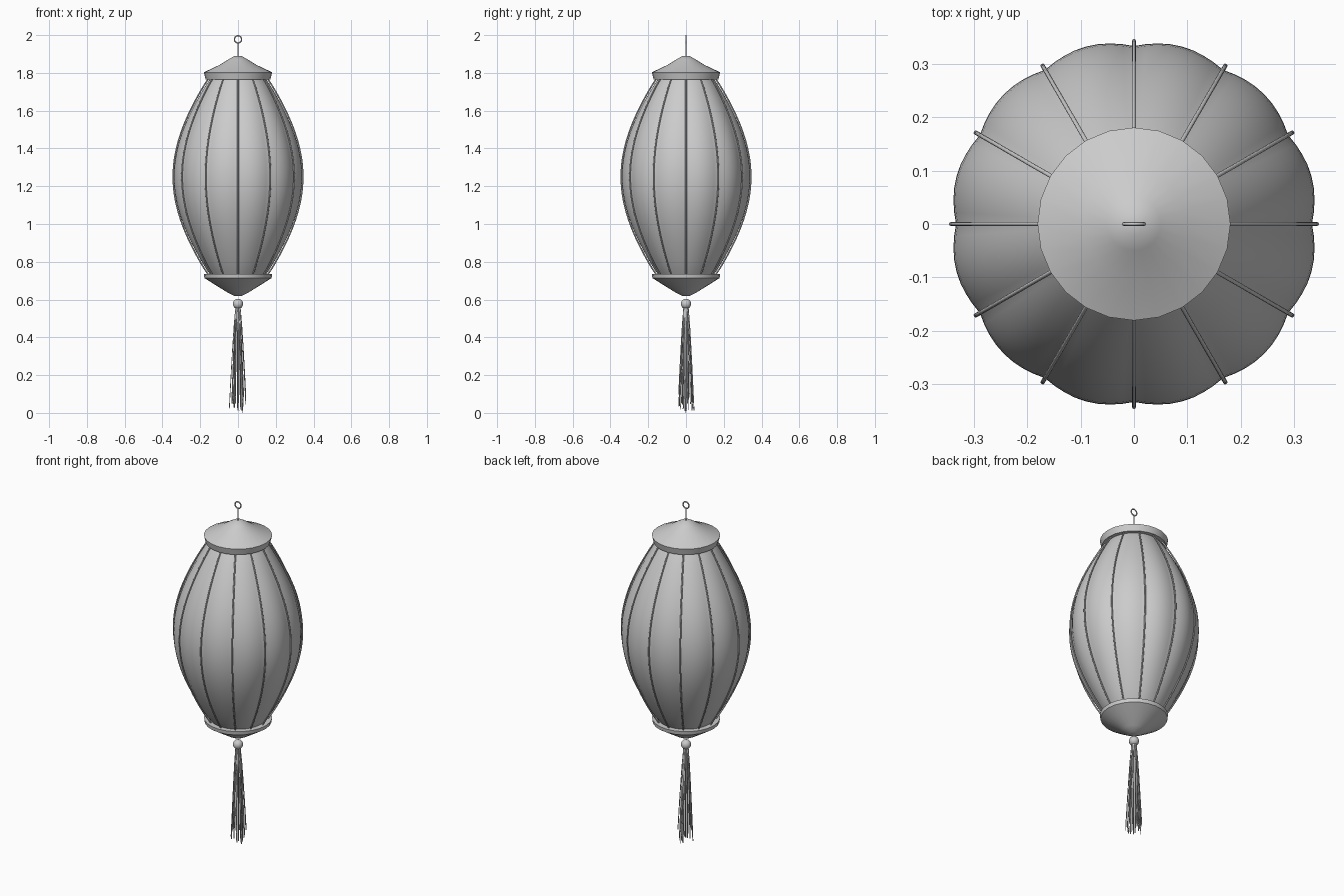
import bpy, bmesh, math, random

if "Cube" in bpy.data.objects:
    bpy.data.objects.remove(bpy.data.objects["Cube"])

random.seed(4)
PANELS = 12
Z_LOW, Z_HIGH = 0.725, 1.775

grey = bpy.data.materials.new("soft grey")
grey.diffuse_color = (0.6, 0.6, 0.6, 1)
grey.use_nodes = True
grey.node_tree.nodes["Principled BSDF"].inputs["Base Color"].default_value = grey.diffuse_color


def finish(obj, angle=35):
    obj.data.materials.append(grey)
    bpy.ops.object.select_all(action='DESELECT')
    obj.select_set(True)
    bpy.context.view_layer.objects.active = obj
    if obj.type == 'CURVE':
        bpy.ops.object.convert(target='MESH')
    bpy.ops.object.shade_smooth_by_angle(angle=math.radians(angle))


def lathe(name, rows, segments, radius_at, angle=35):
    """Closed surface of stacked rings; radius_at(row, angle) gives (r, z)."""
    bm = bmesh.new()
    rings = []
    for row in rows:
        ring = []
        for i in range(segments):
            a = math.tau * i / segments
            r, z = radius_at(row, a)
            ring.append(bm.verts.new((r * math.cos(a), r * math.sin(a), z)))
        rings.append(ring)
    for low, high in zip(rings, rings[1:]):
        for i in range(segments):
            j = (i + 1) % segments
            bm.faces.new((low[i], low[j], high[j], high[i]))
    bm.faces.new(rings[0])
    bm.faces.new(rings[-1])
    bmesh.ops.recalc_face_normals(bm, faces=bm.faces)
    mesh = bpy.data.meshes.new(name)
    bm.to_mesh(mesh)
    bm.free()
    obj = bpy.data.objects.new(name, mesh)
    bpy.context.collection.objects.link(obj)
    finish(obj, angle)


def tubes(name, paths, radius, resolution):
    """Round tubes along a list of point paths."""
    curve = bpy.data.curves.new(name, 'CURVE')
    curve.dimensions = '3D'
    curve.bevel_depth = radius
    curve.bevel_resolution = resolution
    curve.use_fill_caps = True
    for path in paths:
        spline = curve.splines.new('POLY')
        spline.points.add(len(path) - 1)
        for point, co in zip(spline.points, path):
            point.co = (*co, 1)
    obj = bpy.data.objects.new(name, curve)
    bpy.context.collection.objects.link(obj)
    finish(obj, 60)


def swell(t):
    return max(0.0, math.sin(math.pi * t)) ** 0.92


def shade_radius(t):
    return 0.143 + 0.191 * swell(t)


def shade_point(t, a):
    puff = 0.011 * swell(t) * abs(math.sin(a * PANELS / 2))
    return shade_radius(t) + puff, Z_LOW + t * (Z_HIGH - Z_LOW)


# Puffed paper shade
steps = [i / 32 for i in range(33)]
lathe("paper_shade", steps, PANELS * 8, shade_point, 25)

# Ribs in the valleys between panels
ribs = []
for k in range(PANELS):
    a = math.tau * k / PANELS
    ribs.append([((shade_radius(t) + 0.009) * math.cos(a),
                  (shade_radius(t) + 0.009) * math.sin(a),
                  Z_LOW + t * (Z_HIGH - Z_LOW)) for t in steps])
tubes("ribs", ribs, 0.004, 2)

# Caps at both ends
top = [(0.172, 1.766), (0.181, 1.803), (0.098, 1.842), (0.05, 1.872), (0.02, 1.889)]
bottom = [(0.022, 0.62), (0.06, 0.64), (0.137, 0.688), (0.178, 0.714), (0.181, 0.735)]
for name, profile in (("top_cap", top), ("bottom_cap", bottom)):
    lathe(name, profile, 24, lambda p, a: p)

# Hanging wire and ring
tubes("hanging_wire", [[(0, 0, 1.88), (0, 0, 1.962)]], 0.003, 2)
bpy.ops.mesh.primitive_torus_add(major_radius=0.019, minor_radius=0.0035,
                                 major_segments=24, minor_segments=8,
                                 location=(0, 0, 1.9775),
                                 rotation=(math.pi / 2, 0, 0))
bpy.context.object.name = "hanging_ring"
finish(bpy.context.object, 60)

# Tassel bead
bpy.ops.mesh.primitive_uv_sphere_add(segments=20, ring_count=12, radius=0.027,
                                     location=(0, 0, 0.577))
bpy.context.object.name = "tassel_bead"
finish(bpy.context.object, 60)

# Tassel strands, spreading slightly as they fall
strands = []
for k in range(36):
    a = math.tau * k / 36 + random.uniform(-0.1, 0.1)
    spread = random.uniform(0.02, 0.046)
    end = 0.0 if k == 0 else random.uniform(0.005, 0.1)
    path = []
    for i in range(6):
        t = i / 5
        r = 0.012 + (spread - 0.012) * t ** 0.8
        path.append((r * math.cos(a), r * math.sin(a), 0.56 + (end - 0.56) * t))
    strands.append(path)
tubes("tassel_strands", strands, 0.0022, 1)
